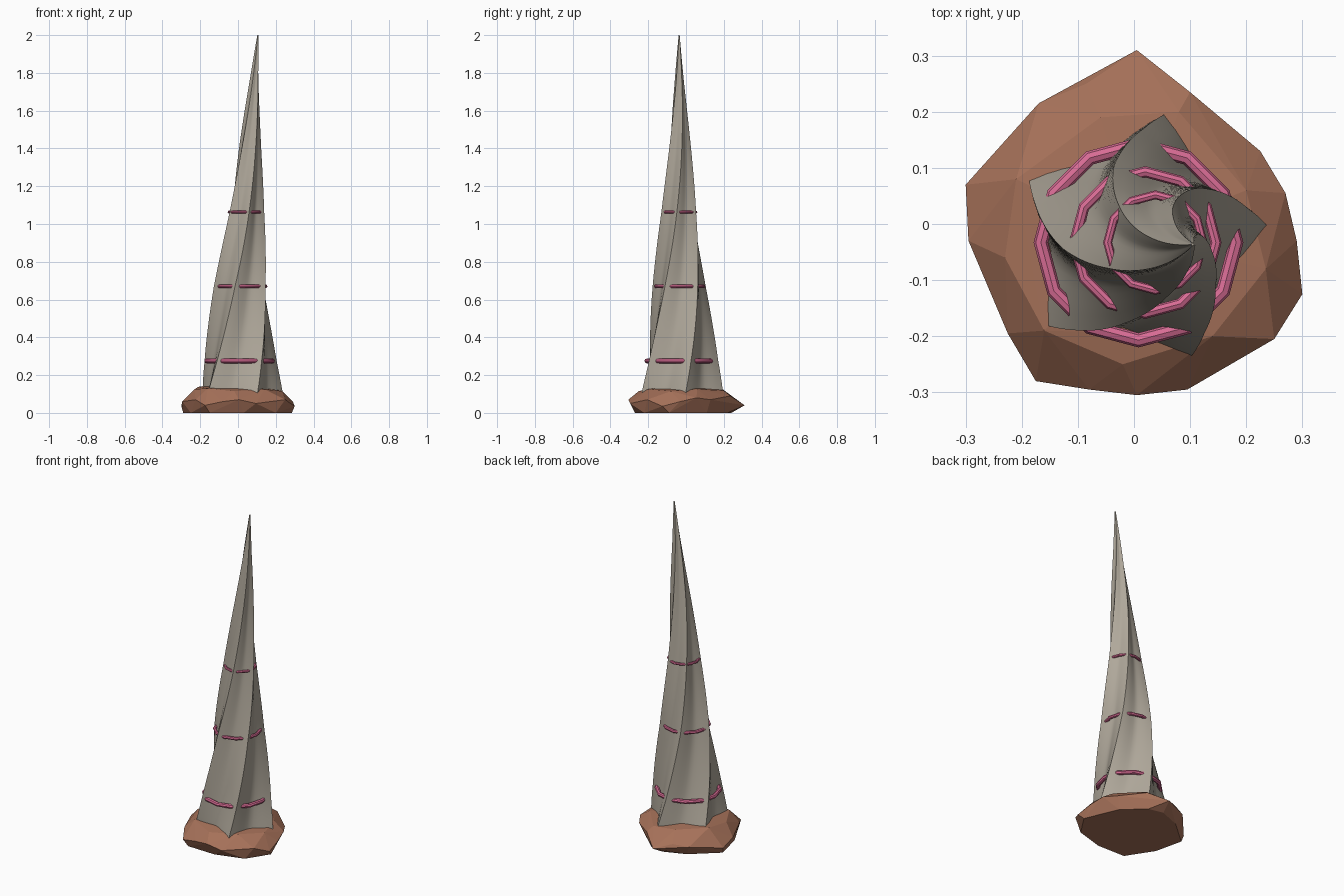
import bpy, bmesh, math
from mathutils import Vector

if "Cube" in bpy.data.objects:
    bpy.data.objects.remove(bpy.data.objects["Cube"])


def material(name, rgb):
    m = bpy.data.materials.new(name)
    m.diffuse_color = (*rgb, 1)
    m.use_nodes = True
    m.node_tree.nodes["Principled BSDF"].inputs["Base Color"].default_value = m.diffuse_color
    return m


HORN = material("bone grey", (0.43, 0.39, 0.325))
BAND = material("pink", (0.69, 0.15, 0.30))
ROCK = material("clay brown", (0.38, 0.165, 0.10))


def finish(name, bm, mat, smooth_angle=None):
    bmesh.ops.recalc_face_normals(bm, faces=bm.faces)
    me = bpy.data.meshes.new(name)
    bm.to_mesh(me)
    bm.free()
    me.materials.append(mat)
    ob = bpy.data.objects.new(name, me)
    bpy.context.collection.objects.link(ob)
    if smooth_angle:
        bpy.ops.object.select_all(action='DESELECT')
        ob.select_set(True)
        bpy.context.view_layer.objects.active = ob
        bpy.ops.object.shade_smooth_by_angle(angle=math.radians(smooth_angle))
    return ob


# Spine of the horn: height, centre x, centre y, ridge radius
SPINE = [(0.04, 0.01, -0.025, 0.235), (0.12, 0.01, -0.027, 0.226),
         (0.28, 0.012, -0.03, 0.20), (0.67, 0.02, -0.033, 0.148),
         (1.06, 0.042, -0.034, 0.098), (1.4, 0.062, -0.035, 0.062),
         (1.75, 0.086, -0.036, 0.026), (2.0, 0.105, -0.036, 0.003)]


def spine(z):
    for a, b in zip(SPINE, SPINE[1:]):
        if z <= b[0] + 1e-6:
            t = (z - a[0]) / (b[0] - a[0])
            return [a[i] + (b[i] - a[i]) * t for i in range(1, 4)]


# Twisted five-ridged horn
PER, LEVELS = 10, 50
bm = bmesh.new()
rings = []
for j in range(LEVELS + 1):
    z = 0.04 + 1.96 * j / LEVELS
    cx, cy, rad = spine(z)
    ring = []
    for k in range(5 * PER):
        t = abs((k % PER) / PER * 2 - 1)          # 1 on a ridge, 0 in a valley
        r = rad * (0.715 + 0.285 * t ** 1.7)
        a = math.radians(7 + 72 * k / PER + 60 * (z - 0.12))
        ring.append(bm.verts.new((cx + r * math.cos(a), cy + r * math.sin(a), z)))
    rings.append(ring)
n = 5 * PER
for lo, hi in zip(rings, rings[1:]):
    for k in range(n):
        bm.faces.new((lo[k], lo[(k + 1) % n], hi[(k + 1) % n], hi[k]))
bm.faces.new(rings[0])
bm.faces.new(rings[-1])
finish("twisted_horn", bm, HORN, 40)


# Bands that show only in the valleys
def band(name, centre, major, minor, segs=12, sides=8):
    bm = bmesh.new()
    grid = []
    for i in range(segs):
        a = math.radians(-90) + 2 * math.pi * i / segs
        loop = []
        for s in range(sides):
            b = 2 * math.pi * s / sides
            r = major + minor * math.cos(b)
            loop.append(bm.verts.new((centre[0] + r * math.cos(a),
                                      centre[1] + r * math.sin(a),
                                      centre[2] + minor * math.sin(b))))
        grid.append(loop)
    for i in range(segs):
        p, q = grid[i], grid[(i + 1) % segs]
        for s in range(sides):
            bm.faces.new((p[s], q[s], q[(s + 1) % sides], p[(s + 1) % sides]))
    finish(name, bm, BAND, 35)


band("lower_band", (0.008, -0.033, 0.275), 0.174, 0.013)
band("middle_band", (0.02, -0.033, 0.67), 0.126, 0.010)
band("upper_band", (0.038, -0.033, 1.063), 0.085, 0.008)

# Faceted rock base: hull of a flat foot, an irregular waist and a raised crown
WAIST = [(0.005, 0.31, 0.04), (0.10, 0.235, 0.09), (0.225, 0.13, 0.07),
         (0.27, 0.055, 0.08), (0.29, -0.03, 0.06), (0.30, -0.125, 0.035),
         (0.25, -0.205, 0.07), (0.095, -0.295, 0.05), (0.005, -0.305, 0.07),
         (-0.08, -0.295, 0.06), (-0.175, -0.28, 0.04), (-0.225, -0.195, 0.07),
         (-0.295, -0.03, 0.06), (-0.30, 0.07, 0.035), (-0.17, 0.215, 0.06),
         (-0.085, 0.25, 0.07)]
FOOT = [(0.08, 0.22), (0.2, 0.11), (0.285, -0.09), (0.2, -0.22), (0.03, -0.27),
        (-0.15, -0.265), (-0.25, -0.11), (-0.29, 0.06), (-0.14, 0.19), (-0.01, 0.24)]
CROWN = [(0.08, 0.2, 0.118), (0.2, 0.06, 0.125), (0.235, -0.08, 0.115),
         (0.14, -0.2, 0.125), (-0.02, -0.25, 0.115), (-0.16, -0.19, 0.13),
         (-0.23, -0.06, 0.125), (-0.21, 0.08, 0.138), (-0.06, 0.19, 0.128),
         (0.0, -0.02, 0.155)]
bm = bmesh.new()
for p in WAIST + [(x, y, 0) for x, y in FOOT] + CROWN:
    bm.verts.new(Vector(p))
hull = bmesh.ops.convex_hull(bm, input=bm.verts)
loose = [v for v in bm.verts if not v.link_faces]
bmesh.ops.delete(bm, geom=loose, context='VERTS')
finish("rock_base", bm, ROCK)
